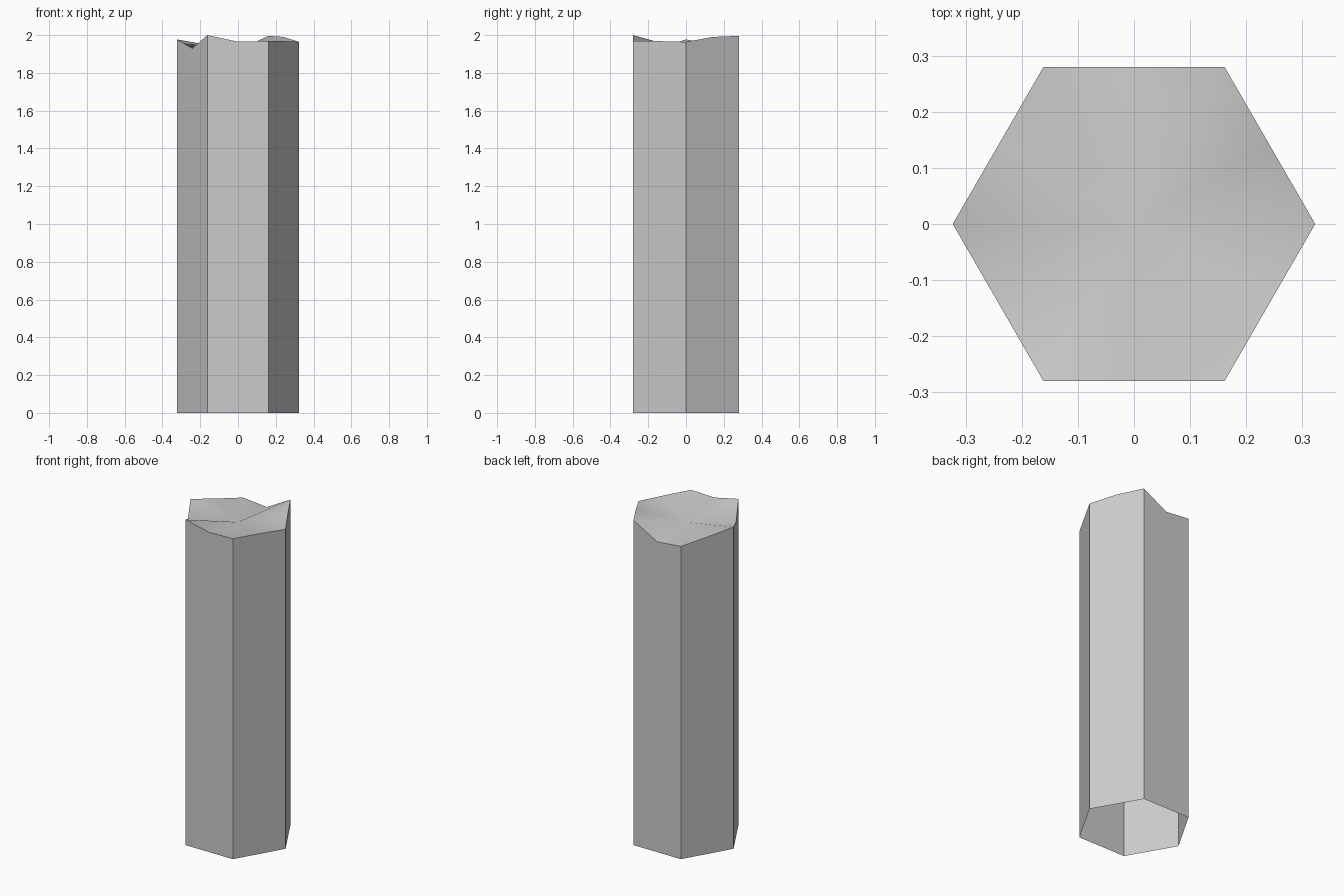
import bpy, bmesh, math

if "Cube" in bpy.data.objects:
    bpy.data.objects.remove(bpy.data.objects["Cube"])

R = 0.323
# Rim heights every 30 degrees from +x (corner, edge midpoint, corner, ...)
rim = [1.964, 1.99, 1.996, 1.907, 1.922, 1.948, 1.977, 1.93, 2.0, 1.965, 1.969, 1.968]
CENTRE_Z = 1.921

bm = bmesh.new()
top, base = [], []
for i, z in enumerate(rim):
    a = math.radians(30 * i)
    r = R if i % 2 == 0 else R * math.cos(math.pi / 6)
    x, y = r * math.cos(a), r * math.sin(a)
    top.append(bm.verts.new((x, y, z)))
    if i % 2 == 0:
        base.append(bm.verts.new((x, y, 0)))

# Six flat walls, open underneath
for i in range(6):
    j = (i + 1) % 6
    bm.faces.new((base[i], base[j], top[2 * j], top[2 * i + 1], top[2 * i]))

# Broken, uneven cap fanned from the centre
centre = bm.verts.new((0, 0, CENTRE_Z))
for i in range(12):
    bm.faces.new((centre, top[i], top[(i + 1) % 12]))

mesh = bpy.data.meshes.new("stone_column")
bm.to_mesh(mesh)
bm.free()
column = bpy.data.objects.new("stone_column", mesh)
bpy.context.collection.objects.link(column)

# Soft cap, crisp wall corners
bpy.context.view_layer.objects.active = column
column.select_set(True)
bpy.ops.object.shade_smooth_by_angle(angle=math.radians(40))
